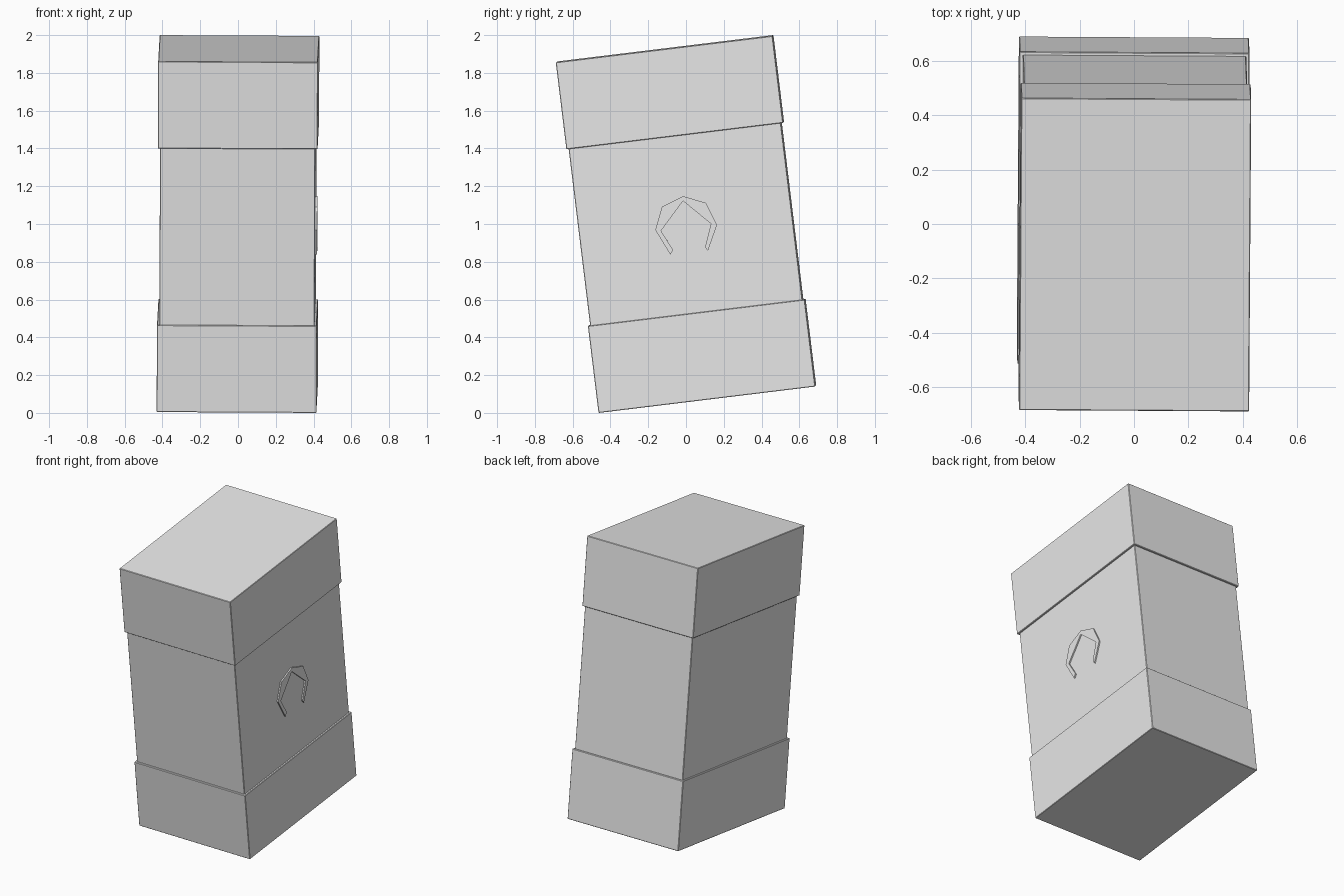
import bpy, bmesh
from math import radians
from mathutils import Matrix, Vector, Euler

cube = bpy.data.objects.get("Cube")
if cube:
    bpy.data.objects.remove(cube, do_unlink=True)

grey = bpy.data.materials.new("plain grey")
grey.use_nodes = True
grey.diffuse_color = (0.8, 0.8, 0.8, 1)
grey.node_tree.nodes["Principled BSDF"].inputs["Base Color"].default_value = (0.8, 0.8, 0.8, 1)

# The whole case leans forward with a slight twist
LEAN = Matrix.Translation((0, 0, 1)) @ Euler(
    (radians(6.95), radians(0.3), radians(-0.35))).to_matrix().to_4x4()
HALF_W, HALF_D, HALF_H = 0.423, 0.578, 0.935
CAP, INSET = 0.464, 0.012


def finish(name, bm):
    bmesh.ops.recalc_face_normals(bm, faces=bm.faces)
    mesh = bpy.data.meshes.new(name)
    bm.to_mesh(mesh)
    bm.free()
    mesh.materials.append(grey)
    obj = bpy.data.objects.new(name, mesh)
    obj.matrix_world = LEAN
    bpy.context.collection.objects.link(obj)
    return obj


def box(name, half_w, half_d, z0, z1):
    bm = bmesh.new()
    bmesh.ops.create_cube(bm, size=2)
    bmesh.ops.scale(bm, vec=(half_w, half_d, (z1 - z0) / 2), verts=bm.verts)
    bmesh.ops.translate(bm, vec=(0, 0, (z0 + z1) / 2), verts=bm.verts)
    obj = finish(name, bm)
    bevel = obj.modifiers.new("soft edge", "BEVEL")
    bevel.width = 0.003
    bevel.segments = 1


# Case: two wider caps around a slightly narrower body
box("bottom_cap", HALF_W, HALF_D, -HALF_H, -HALF_H + CAP)
box("top_cap", HALF_W, HALF_D, HALF_H - CAP, HALF_H)
box("body", HALF_W - INSET, HALF_D - INSET, -HALF_H + CAP - 0.02, HALF_H - CAP + 0.02)

# Thin raised arch on the left side
outer = [(-.099, -.149), (-.162, -.010), (-.113, .107), (.005, .150),
         (.121, .100), (.165, -.023), (.101, -.153)]
inner = [(.088, -.132), (.134, -.013), (.002, .125), (-.133, -.018), (-.082, -.126)]
bm = bmesh.new()
face = bm.faces.new([bm.verts.new((HALF_W - INSET - 0.002, y, z)) for y, z in outer + inner])
raised = bmesh.ops.extrude_face_region(bm, geom=[face])["geom"]
bmesh.ops.translate(bm, vec=Vector((0.011, 0, 0)),
                    verts=[v for v in raised if isinstance(v, bmesh.types.BMVert)])
finish("side_arch", bm)
